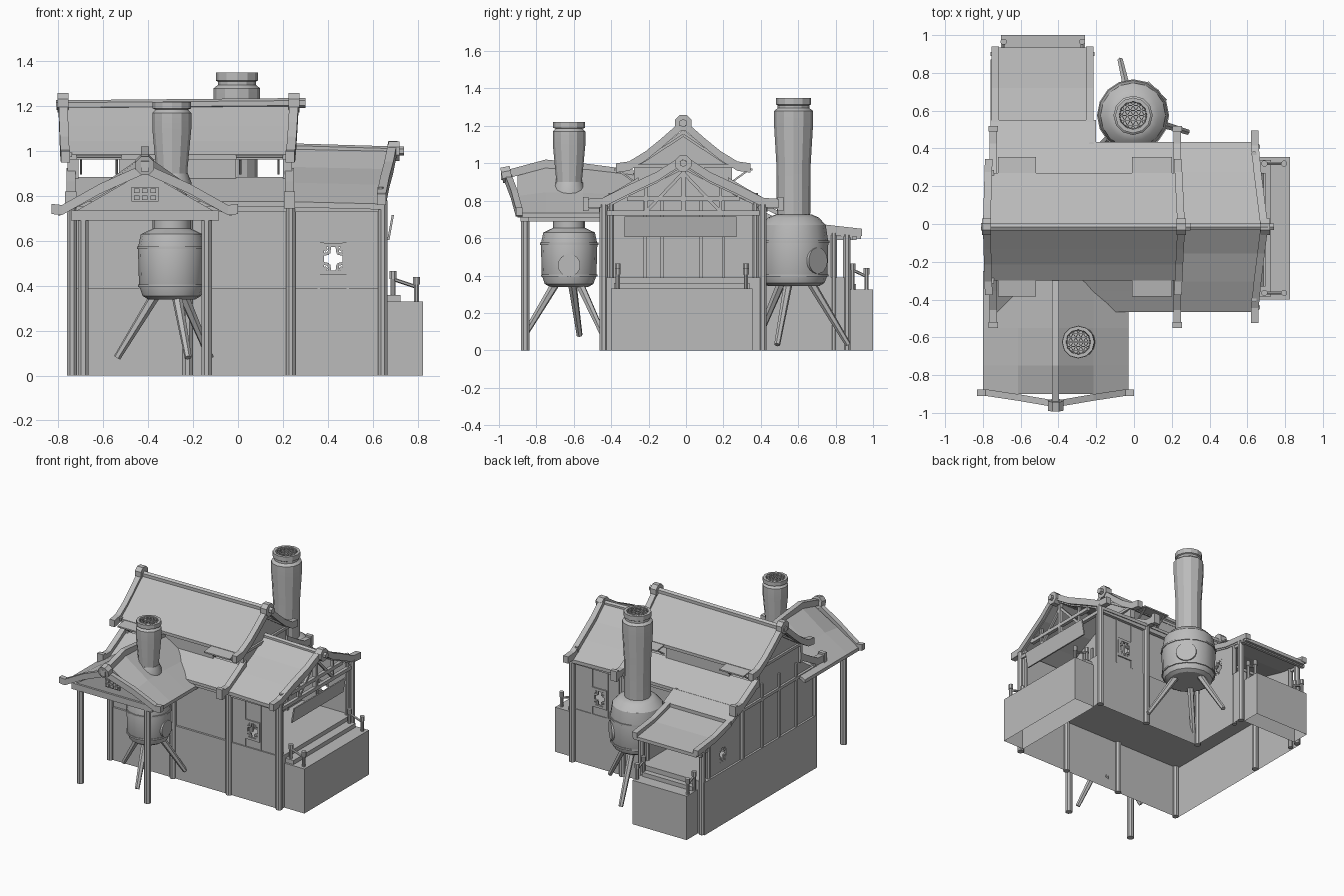
import bpy, bmesh, math
from mathutils import Vector as V

cube = bpy.data.objects.get("Cube")
if cube:
    bpy.data.objects.remove(cube)

grey = bpy.data.materials.new("plain grey")
grey.use_nodes = True
grey.diffuse_color = (0.5, 0.5, 0.5, 1)
grey.node_tree.nodes["Principled BSDF"].inputs["Base Color"].default_value = (0.5, 0.5, 0.5, 1)
C = -0.015  # middle line of the house in y


def add(name, verts, faces, smooth=False):
    me = bpy.data.meshes.new(name)
    me.from_pydata([tuple(v) for v in verts], [], faces)
    bm = bmesh.new()
    bm.from_mesh(me)
    bmesh.ops.recalc_face_normals(bm, faces=bm.faces)
    bm.to_mesh(me)
    bm.free()
    ob = bpy.data.objects.new(name, me)
    bpy.context.collection.objects.link(ob)
    me.materials.append(grey)
    if smooth:
        bpy.ops.object.select_all(action='DESELECT')
        ob.select_set(True)
        bpy.context.view_layer.objects.active = ob
        bpy.ops.object.shade_smooth_by_angle(angle=math.radians(28))


def prism(name, pts, move, hollow=False):
    """Outline swept along a vector; hollow leaves the starting side open."""
    n = len(pts)
    pts = [V(p) for p in pts]
    faces = [list(range(n, 2 * n))] + ([] if hollow else [list(range(n))])
    faces += [[i, (i + 1) % n, (i + 1) % n + n, i + n] for i in range(n)]
    add(name, pts + [p + V(move) for p in pts], faces)


def box(name, x0, x1, y0, y1, z0, z1, hollow=False):
    prism(name, [(x0, y0, z0), (x1, y0, z0), (x1, y1, z0), (x0, y1, z0)], (0, 0, z1 - z0), hollow)


def slab(name, rows, h):
    """Grid of points thickened downwards."""
    m, n = len(rows), len(rows[0])
    top = [V(p) for r in rows for p in r]
    verts = top + [p - V((0, 0, h)) for p in top]
    k, faces = m * n, []
    for i in range(m - 1):
        for j in range(n - 1):
            q = [i * n + j, i * n + j + 1, (i + 1) * n + j + 1, (i + 1) * n + j]
            faces += [q, [a + k for a in q]]
    rim = list(range(n)) + [i * n + n - 1 for i in range(1, m)]
    rim += [(m - 1) * n + j for j in range(n - 2, -1, -1)] + [i * n for i in range(m - 2, 0, -1)]
    faces += [[a, b, b + k, a + k] for a, b in zip(rim, rim[1:] + rim[:1])]
    add(name, verts, faces)


def rod(name, a, b, r, sides=8, r2=None):
    a, b = V(a), V(b)
    q = (b - a).to_track_quat('Z', 'Y')
    verts = []
    for p, s in ((a, r), (b, r2 or r)):
        for i in range(sides):
            t = math.tau * (i + 0.5) / sides
            verts.append(p + q @ V((s * math.cos(t), s * math.sin(t), 0)))
    faces = [list(range(sides)), list(range(sides, 2 * sides))]
    faces += [[i, (i + 1) % sides, (i + 1) % sides + sides, i + sides] for i in range(sides)]
    add(name, verts, faces, sides > 8)


def lathe(name, x, y, profile, sides=16):
    verts, faces = [], []
    for r, z in profile:
        verts += [(x + r * math.cos(math.tau * i / sides), y + r * math.sin(math.tau * i / sides), z) for i in range(sides)]
    for k in range(len(profile) - 1):
        for i in range(sides):
            j = (i + 1) % sides
            faces.append([k * sides + i, k * sides + j, (k + 1) * sides + j, (k + 1) * sides + i])
    faces += [list(range(sides)), list(range(len(verts) - sides, len(verts)))]
    add(name, verts, faces, True)


def both(half):
    return [(-y, z) for y, z in half[:0:-1]] + half


def barge(name, x, pts, bow=0.0, h=0.05, w=0.02):
    """Curved gable board lying across x, ends bowed inwards."""
    rows = [[(x - bow * min(1, abs(y) / 0.4) + s * w, C + y, z) for y, z in pts] for s in (-1, 1)]
    slab(name, rows, h)


def lattice(name, c, u, size):
    """Square window frame with crossed bars; u is the sideways direction."""
    c, u, w = V(c), V(u), V((0, 0, 1))
    a, b = size
    for s in (-1, 1):
        rod(name + "_side", c + u * a * s - w * (b + 0.01), c + u * a * s + w * (b + 0.01), 0.013, 4)
        rod(name + "_rail", c - u * (a + 0.01) + w * b * s, c + u * (a + 0.01) + w * b * s, 0.013, 4)
        for t in (-1, 1):
            rod(name + "_corner_bar", c + u * a * s + w * b * 0.3 * t, c + u * a * 0.4 * s + w * b * 0.4 * t, 0.009, 4)
            rod(name + "_corner_bar", c + u * a * 0.3 * s + w * b * t, c + u * a * 0.4 * s + w * b * 0.4 * t, 0.009, 4)
            rod(name + "_fret", c + u * a * 0.6 * s + w * b * 0.6 * t, c + u * a * s + w * b * t, 0.012, 4)


# House body: an L-shaped base open underneath, walls on top
base = [(-0.76, C - 0.425), (0.66, C - 0.425), (0.66, C + 0.42), (-0.22, C + 0.42), (-0.22, 0.87), (-0.76, 0.87)]
prism("house_base", [(x, y, 0) for x, y in base], (0, 0, 0.39), True)
box("lower_wall", -0.745, 0.24, C - 0.41, C + 0.405, 0.39, 0.76)
prism("side_hall_inner_wall", [(0.22, C - 0.41, 0.39), (0.22, C + 0.405, 0.39), (0.22, C + 0.405, 0.765),
                               (0.22, C, 0.97), (0.22, C - 0.41, 0.765)], (0.04, 0, 0))
prism("left_attic", [(-0.745, C - 0.41, 0.75), (-0.745, C + 0.405, 0.75), (-0.745, C + 0.25, 0.86),
                     (-0.745, C - 0.25, 0.86)], (0.98, 0, 0))
for s in (-1, 1):
    y = C + s * 0.405
    # Hall wall in four pieces around the window
    for x0, x1, z0, z1 in ((0.24, 0.375, 0.39, 0.76), (0.475, 0.645, 0.39, 0.76), (0.375, 0.475, 0.39, 0.46), (0.375, 0.475, 0.58, 0.76)):
        box("side_hall_wall", x0, x1, y - 0.01, y + 0.01, z0, z1)
    y = C + s * 0.425
    lattice("wall_window", (0.425, C + s * 0.415, 0.52), (1, 0, 0), (0.05, 0.062))
    for x in (0.36, 0.49):
        rod("window_stud", (x, C + s * 0.415, 0.39), (x, C + s * 0.415, 0.76), 0.008, 4)
    for x in (-0.74, -0.225, 0.235, 0.645):
        rod("wall_post", (x, y, 0), (x, y, 0.78), 0.023)
    box("wall_plate", -0.75, 0.66, y - 0.012, y + 0.012, 0.73, 0.765)

# Roofs
lower = [(0, 1.02), (0.14, 0.93), (0.29, 0.86), (0.45, 0.775)]
upper = [(0, 1.21), (0.12, 1.11), (0.2, 1.045), (0.285, 0.985)]
full = both(lower)
slab("side_hall_roof", [[(0.23, C + y, z) for y, z in full],
                        [(0.69 - 0.05 * min(1, abs(y) / 0.4), C + y, z - 0.01) for y, z in full]], 0.025)
slab("upper_roof", [[(x, C + y, z) for y, z in both(upper)] for x in (-0.77, 0.25)], 0.022)
rod("upper_ridge", (-0.81, C, 1.205), (0.3, C, 1.215), 0.022, 6)
rod("side_hall_ridge", (0.23, C, 1.015), (0.74, C, 1.0), 0.02, 6)
for s in (-1, 1):
    skirt = [(s * 0.25, 0.885), (s * 0.34, 0.835), (s * 0.45, 0.775)]
    slab("skirt_roof", [[(x, C + y, z) for y, z in skirt] for x in (-0.76, 0.24)], 0.022)
    for x in (-0.745, 0.23):
        barge("skirt_board", x, [(s * 0.24, 0.925), (s * 0.34, 0.865), (s * 0.44, 0.81), (s * 0.53, 0.805)])
        box("board_tip", x - 0.025, x + 0.025, C + s * 0.52 - 0.015, C + s * 0.52 + 0.015, 0.745, 0.82)
    # Clerestory with lifted shutters
    for x0, x1 in ((-0.76, -0.71), (-0.53, -0.01), (0.2, 0.24)):
        box("clerestory_wall", x0, x1, C + s * 0.25 - 0.012, C + s * 0.25 + 0.012, 0.85, 1.0)
    for x0, x1 in ((-0.72, -0.52), (-0.01, 0.2)):
        slab("shutter", [[(x, C + s * 0.26, 0.985), (x, C + s * 0.37, 0.972)] for x in (x0, x1)], 0.01)
        for x in (x0 + 0.02, x1 - 0.02):
            rod("shutter_prop", (x, C + s * 0.26, 0.9), (x, C + s * 0.35, 0.965), 0.007, 4)
upper_board = both([(0, 1.235), (0.12, 1.13), (0.2, 1.065), (0.29, 1.01), (0.36, 1.0)])
for x in (-0.78, 0.25):
    barge("upper_board", x, upper_board, -0.012 if x < 0 else 0.02)
    rod("upper_finial", (x - 0.024, C, 1.215), (x + 0.024, C, 1.215), 0.047)
for x in (-0.745, 0.21):
    prism("upper_gable", [(x, C - 0.25, 0.85), (x, C + 0.25, 0.85), (x, C + 0.25, 0.99), (x, C + 0.1, 1.1),
                          (x, C, 1.18), (x, C - 0.1, 1.1), (x, C - 0.25, 0.99)], (0.025, 0, 0))
    e = x + (0.03 if x > 0 else -0.005)
    for s in (-1, 1):
        rod("gable_strut", (e, C + s * 0.23, 1.0), (e, C, 1.15), 0.01, 4)
    rod("gable_beam", (e, C - 0.3, 0.985), (e, C + 0.3, 0.985), 0.014, 4)
barge("side_hall_board", 0.69, both([(0, 1.045), (0.14, 0.955), (0.29, 0.885), (0.43, 0.815), (0.51, 0.81)]), 0.05)
rod("side_hall_finial", (0.67, C, 1.0), (0.72, C, 1.0), 0.047)

# Open truss, inner wall panels and sign board on the balcony end
for z, w in ((0.735, 0.42), (0.81, 0.3)):
    rod("truss_beam", (0.645, C - w, z), (0.645, C + w, z), 0.018, 4)
rod("king_post", (0.645, C, 0.73), (0.645, C, 0.99), 0.018, 4)
for s in (-1, 1):
    rod("truss_brace", (0.645, C + s * 0.2, 0.74), (0.645, C, 0.95), 0.012, 4)
    rod("truss_strut", (0.645, C + s * 0.2, 0.73), (0.645, C + s * 0.2, 0.87), 0.012, 4)
    rod("end_post", (0.635, C + s * 0.385, 0.38), (0.635, C + s * 0.385, 0.84), 0.015)
for y in (-0.22, -0.13, 0.08, 0.2):
    rod("inner_stud", (0.265, y, 0.39), (0.265, y, 0.82), 0.012, 4)
prism("sign_board", [(0.665, -0.33, 0.605), (0.675, -0.33, 0.605), (0.695, -0.33, 0.715), (0.685, -0.33, 0.715)], (0, 0.6, 0))
for y in (-0.2, 0.0, 0.2):
    rod("far_end_stud", (-0.75, C + y, 0.39), (-0.75, C + y, 0.86), 0.012, 4)
rod("far_end_beam", (-0.75, C - 0.42, 0.75), (-0.75, C + 0.42, 0.75), 0.015, 4)

# Side balcony
box("balcony", 0.655, 0.825, -0.4, 0.355, 0, 0.33, True)
box("balcony_step", 0.65, 0.725, -0.385, 0.34, 0.33, 0.36)
for y in (-0.365, 0.32):
    for x, z in ((0.69, 0.45), (0.795, 0.425)):
        rod("rail_post", (x, y, 0.32), (x, y, z), 0.012)
        rod("rail_knob", (x, y, z - 0.02), (x, y, z + 0.015), 0.017)
    rod("hand_rail", (0.69, y, 0.43), (0.795, y, 0.395), 0.008, 6)

# Rear annex, open towards its platform
slab("annex_upper_roof", [[(x, 0.4, 0.79), (x, 0.55, 0.72)] for x in (-0.76, -0.2)], 0.025)
slab("annex_roof", [[(x, 0.52, 0.70), (x, 0.72, 0.65), (x, 0.935, 0.62)] for x in (-0.74, -0.22)], 0.025)
box("annex_platform", -0.705, -0.26, 0.865, 1.0, 0, 0.325, True)
box("annex_step", -0.69, -0.275, 0.86, 0.91, 0.325, 0.355)
for x in (-0.735, -0.235):
    for y0, y1, z0, z1 in ((0.38, 0.585, 0.39, 0.565), (0.675, 0.8, 0.39, 0.565), (0.585, 0.675, 0.39, 0.455)):
        box("annex_wall", x - 0.01, x + 0.01, y0, y1, z0, z1)
    prism("annex_wall_top", [(x - 0.01, 0.38, 0.565), (x - 0.01, 0.8, 0.565), (x - 0.01, 0.8, 0.63),
                             (x - 0.01, 0.52, 0.69), (x - 0.01, 0.38, 0.76)], (0.02, 0, 0))
    slab("annex_board", [[(x + d, 0.54, 0.725), (x + d, 0.72, 0.675), (x + d, 0.94, 0.65)] for d in (-0.02, 0.02)], 0.04)
    rod("annex_post", (x, 0.86, 0), (x, 0.86, 0.62), 0.022)
    rod("annex_wall_post", (x, 0.79, 0), (x, 0.79, 0.63), 0.018)
    rod("annex_side_beam", (x, 0.5, 0.6), (x, 0.9, 0.6), 0.014, 4)
    lattice("annex_window", (x, 0.63, 0.51), (0, 1, 0), (0.045, 0.055))
    p = x + 0.045 if x < -0.5 else x - 0.04
    for y, z in ((0.89, 0.45), (0.965, 0.425)):
        rod("annex_rail_post", (p, y, 0.32), (p, y, z), 0.012)
        rod("annex_rail_knob", (p, y, z - 0.02), (p, y, z + 0.015), 0.017)
    rod("annex_hand_rail", (p, 0.89, 0.43), (p, 0.965, 0.395), 0.008, 6)
rod("annex_front_beam", (-0.76, 0.9, 0.6), (-0.21, 0.9, 0.6), 0.015, 4)

# Front porch
PX = -0.415
rows = [[(PX + d, y, r + (0.735 - r) * f) for d, f in ((-0.385, 1), (-0.2, 0.56), (0, 0), (0.2, 0.56), (0.385, 1))]
        for y, r in ((-0.9, 0.94), (-0.75, 0.985), (-0.55, 0.98), (-0.25, 0.945))]
slab("porch_roof", rows, 0.025)
slab("porch_ridge", [[(PX + d, y, z) for y, z in ((-0.99, 0.955), (-0.88, 0.985), (-0.75, 1.02), (-0.55, 1.0), (-0.28, 0.965))]
                     for d in (-0.018, 0.018)], 0.045)
arch = [(-0.415, 0.765), (-0.37, 0.76), (-0.2, 0.855), (0, 0.945), (0.2, 0.855), (0.37, 0.76), (0.415, 0.765)]
slab("porch_board", [[(PX + d, y - 0.06 * max(0, 1 - abs(d) / 0.35), z) for d, z in arch] for y in (-0.91, -0.875)], 0.045)
rod("porch_finial", (PX, -0.985, 0.935), (PX, -0.935, 0.945), 0.045)
prism("porch_gable", [(PX - 0.33, -0.87, 0.72), (PX + 0.33, -0.87, 0.72), (PX, -0.87, 0.91)], (0, 0.02, 0))
box("porch_beam", PX - 0.33, PX + 0.33, -0.885, -0.84, 0.69, 0.735)
box("porch_vent", PX - 0.06, PX + 0.06, -0.878, -0.87, 0.775, 0.84)
for k in range(6):
    x, z = PX + (k % 3 - 1) * 0.037, 0.793 + 0.03 * (k // 3)
    box("vent_block", x - 0.012, x + 0.012, -0.886, -0.876, z - 0.01, z + 0.01)
for s in (-1, 1):
    x = PX + s * 0.275
    rod("porch_post", (x, -0.86, 0), (x, -0.86, 0.72), 0.025)
    box("porch_side_beam", x - 0.02, x + 0.02, -0.87, -0.42, 0.69, 0.73)


# Boilers on three legs with tall chimneys
def boiler(x, y, body, stack, legs, foot, foot_z, leg_top, port, port_z, port_r):
    lathe("boiler_body", x, y, body)
    lathe("boiler_chimney", x, y, stack, 12)
    big = max(r for r, z in body)
    for r, h in body[2:4]:
        lathe("boiler_band", x, y, [(r + 0.005, h - 0.006), (r + 0.005, h + 0.006)])
    o = V((x, y, 0))
    for a in legs:
        d = V((math.cos(math.radians(a)), math.sin(math.radians(a)), 0))
        rod("boiler_leg", o + d * big * 0.45 + V((0, 0, leg_top)), o + d * foot + V((0, 0, foot_z)), 0.024, 6, 0.016)
    d = V((math.cos(port), math.sin(port), port_z))
    rod("boiler_port", o + V((d.x * big * 0.8, d.y * big * 0.8, port_z)), o + V((d.x * big, d.y * big, port_z)), port_r, 20)
    # Woven grille across the chimney mouth
    r, top = stack[-2][0], stack[-2][1] - 0.005
    for k in range(-2, 3):
        c = k * r * 0.35
        w = math.sqrt(r * r - c * c)
        for a in (0, 60, 120):
            u = V((math.cos(math.radians(a)), math.sin(math.radians(a)), 0))
            n = V((-u.y, u.x, 0))
            m = V((x, y, top)) + n * c
            rod("chimney_grille", m - u * w, m + u * w, 0.003, 4)


boiler(-0.295, -0.625, [(0.105, 0.34), (0.13, 0.355), (0.146, 0.4), (0.151, 0.57), (0.138, 0.63), (0.085, 0.655), (0.085, 0.69)],
       [(0.065, 0.66), (0.07, 0.92), (0.087, 1.1), (0.087, 1.17), (0.072, 1.185), (0.085, 1.19), (0.085, 1.22),
        (0.066, 1.22), (0.062, 1.17)], (167, 47, 287), 0.25, 0.08, 0.37, 0, 0.455, 0.06)
lathe("porch_flue_collar", -0.295, -0.625, [(0.09, 0.83), (0.088, 0.86), (0.072, 0.9)])
boiler(-0.005, 0.575, [(0.14, 0.345), (0.165, 0.36), (0.181, 0.4), (0.186, 0.58), (0.172, 0.67), (0.135, 0.71), (0.1, 0.725)],
       [(0.089, 0.7), (0.092, 1.0), (0.104, 1.2), (0.104, 1.28), (0.085, 1.295), (0.085, 1.31), (0.094, 1.315),
        (0.094, 1.35), (0.074, 1.35), (0.07, 1.29)], (103, -17, 223), 0.3, 0.03, 0.38, math.pi / 4, 0.48, 0.07)
